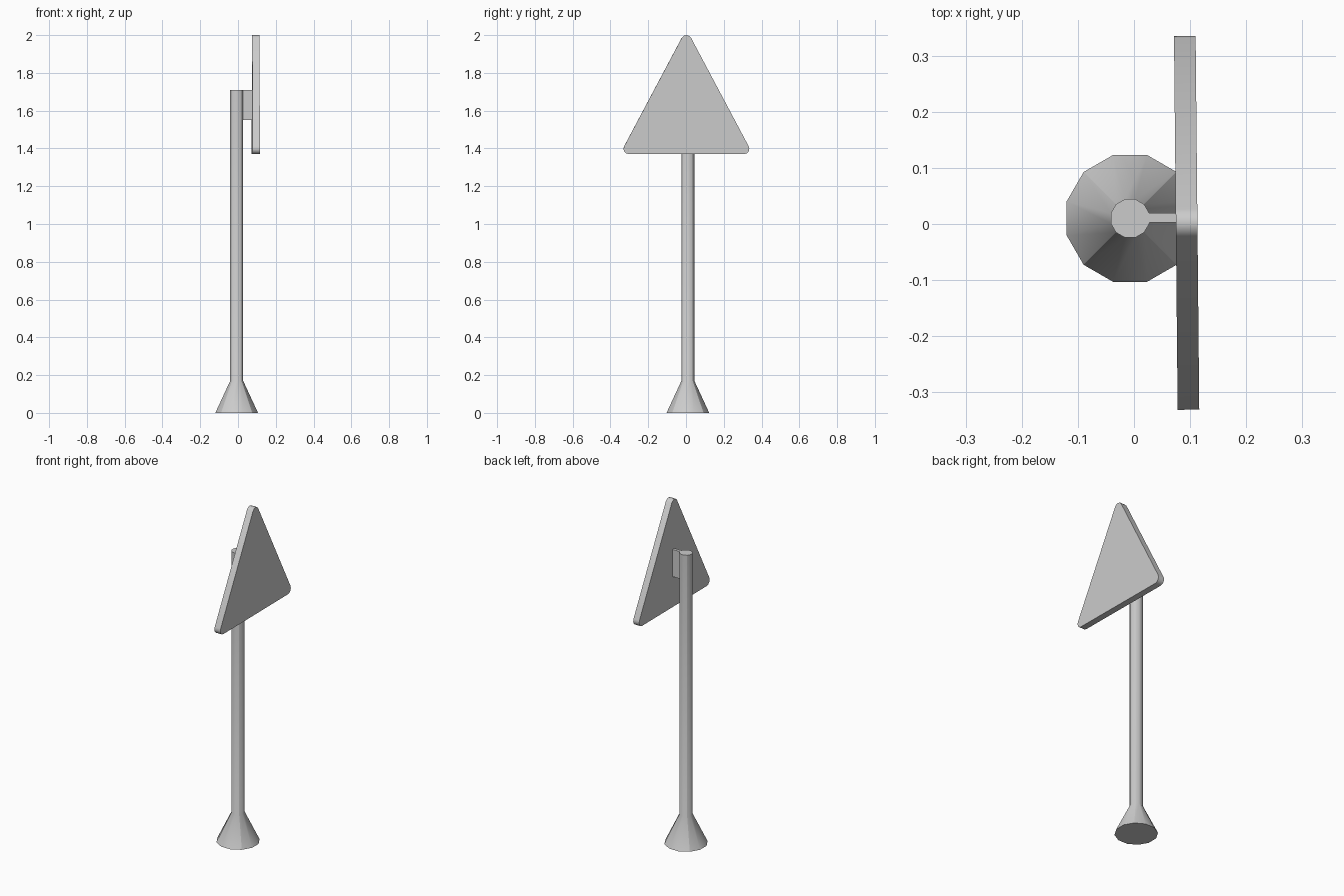
import bpy, bmesh, math
from mathutils import Matrix, Vector

if "Cube" in bpy.data.objects:
    bpy.data.objects.remove(bpy.data.objects["Cube"])


def finish(bm, name):
    bmesh.ops.recalc_face_normals(bm, faces=bm.faces)
    mesh = bpy.data.meshes.new(name)
    bm.to_mesh(mesh)
    bm.free()
    obj = bpy.data.objects.new(name, mesh)
    bpy.context.collection.objects.link(obj)
    return obj


# Post with flared foot: 12-sided rings, smooth except four upright creases
CX, CY, SIDES = -0.007, 0.010, 12
bm = bmesh.new()
rings = []
for radius, z in [(0.117, 0), (0.0355, 0.17), (0.0355, 1.71)]:
    angles = [math.radians(15 + 30 * i) for i in range(SIDES)]
    rings.append([bm.verts.new((CX + radius * math.cos(a), CY + radius * math.sin(a), z))
                  for a in angles])
for lower, upper in zip(rings, rings[1:]):
    for i in range(SIDES):
        j = (i + 1) % SIDES
        f = bm.faces.new((lower[i], lower[j], upper[j], upper[i]))
        f.smooth = True
    for i in range(1, SIDES, 3):
        bm.edges.get((lower[i], upper[i])).smooth = False
for ring in (rings[0], rings[-1]):
    cap = bm.faces.new(ring)
    for e in cap.edges:
        e.smooth = False
finish(bm, "post")

# Thin bracket joining post and sign
bm = bmesh.new()
bmesh.ops.create_cube(bm, size=1, matrix=Matrix.Translation((0.049, 0.011, 1.63))
                      @ Matrix.Diagonal((0.062, 0.017, 0.16, 1)))
finish(bm, "bracket")

# Triangular sign plate with rounded corners, turned very slightly
R, SEG, THICK = 0.028, 4, 0.0385
slope = math.degrees(math.atan2(0.574, 0.305))
corners = [(0.305, 1.398, -90, 90 - slope),
           (0.0, 1.972, 90 - slope, 90 + slope),
           (-0.305, 1.398, 90 + slope, 270)]
bm = bmesh.new()
outline = []
for y, z, a0, a1 in corners:
    for k in range(SEG + 1):
        a = math.radians(a0 + (a1 - a0) * k / SEG)
        outline.append(bm.verts.new((-THICK / 2, y + R * math.cos(a), z + R * math.sin(a))))
face = bm.faces.new(outline)
ext = bmesh.ops.extrude_face_region(bm, geom=[face], use_keep_orig=True)
moved = [g for g in ext["geom"] if isinstance(g, bmesh.types.BMVert)]
bmesh.ops.translate(bm, verts=moved, vec=Vector((THICK, 0, 0)))
bmesh.ops.transform(bm, verts=bm.verts, matrix=Matrix.Translation((0.0938, 0.002, 0))
                    @ Matrix.Rotation(math.radians(0.56), 4, 'Z'))
sign = finish(bm, "sign_plate")
bpy.context.view_layer.objects.active = sign
sign.select_set(True)
bpy.ops.object.shade_smooth_by_angle(angle=math.radians(40))
